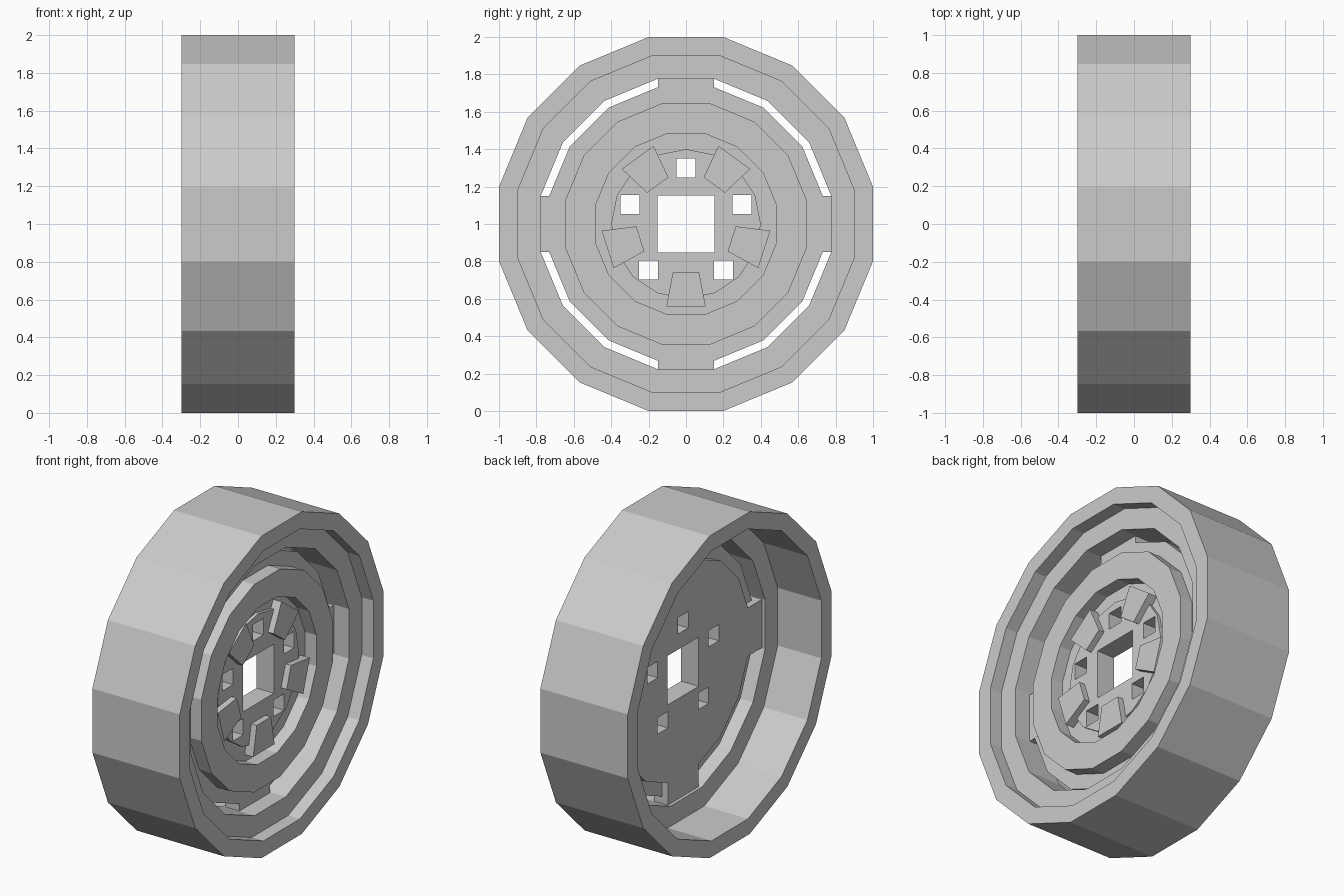
import bpy, bmesh, math
from mathutils import Matrix, Vector

if "Cube" in bpy.data.objects:
    bpy.data.objects.remove(bpy.data.objects["Cube"])

N = 16
CZ = 1.0


def finish(name, bm):
    bmesh.ops.recalc_face_normals(bm, faces=bm.faces)
    me = bpy.data.meshes.new(name)
    bm.to_mesh(me)
    bm.free()
    ob = bpy.data.objects.new(name, me)
    bpy.context.collection.objects.link(ob)
    return ob


def lathe(name, profile):
    """Closed (apothem, x) profile swept round the x axis in N flat sides."""
    bm = bmesh.new()
    rings = []
    for i in range(N):
        a = (i + 0.5) * 2 * math.pi / N
        k = 1 / math.cos(math.pi / N)
        rings.append([bm.verts.new((x, r * k * math.cos(a), CZ + r * k * math.sin(a)))
                      for r, x in profile])
    m = len(profile)
    for i in range(N):
        p, q = rings[i], rings[(i + 1) % N]
        for j in range(m):
            bm.faces.new((p[j], p[(j + 1) % m], q[(j + 1) % m], q[j]))
    return finish(name, bm)


def disc(name, radius, x0, x1, turn):
    """Solid N-sided disc across the x axis."""
    bm = bmesh.new()
    mat = (Matrix.Translation(((x0 + x1) / 2, 0, CZ)) @ Matrix.Rotation(turn, 4, 'X')
           @ Matrix.Rotation(math.pi / 2, 4, 'Y'))
    bmesh.ops.create_cone(bm, cap_ends=True, segments=N, radius1=radius,
                          radius2=radius, depth=x1 - x0, matrix=mat)
    return finish(name, bm)


def add_box(bm, centre, size):
    mat = Matrix.Translation(centre) @ Matrix.Diagonal((*size, 1))
    bmesh.ops.create_cube(bm, size=1, matrix=mat)


# Outer rim with stepped inner band
lathe("outer_rim", [(1, -.3), (1, .3), (.9, .3), (.9, .22),
                    (.775, .22), (.775, 0), (.9, 0), (.9, -.3)])

# Raised ring and the thin flange around it
lathe("raised_ring", [(.485, .02), (.485, .2), (.645, .2), (.645, .02)])
lathe("flange", [(.64, .06), (.64, .115), (.733, .115), (.733, .06)])

# Four short spokes joining ring and rim
for i in range(4):
    bm = bmesh.new()
    add_box(bm, (.068, .71, 0), (.096, .15, .3))
    bm.transform(Matrix.Translation((0, 0, CZ)) @ Matrix.Rotation(i * math.pi / 2, 4, 'X'))
    finish(f"spoke_{i + 1}", bm)

# Hub plates pierced by the axle hole and five small square holes
half = math.pi / N
plate = disc("hub_plate", .485 / math.cos(half), .02, .12, half)
cap = disc("hub_cap", .4, .08, .14, 0)
bm = bmesh.new()
add_box(bm, (.1, 0, CZ), (.6, .305, .305))
for y, z in [(0, .3), (.3, .105), (-.3, .105), (.2, -.245), (-.2, -.245)]:
    add_box(bm, (.1, y, CZ + z), (.6, .102, .102))
cutter = finish("hole_cutter", bm)
for ob in (plate, cap):
    mod = ob.modifiers.new("holes", 'BOOLEAN')
    mod.operation = 'DIFFERENCE'
    mod.solver = 'EXACT'
    mod.object = cutter
    bpy.context.view_layer.objects.active = ob
    bpy.ops.object.modifier_apply(modifier=mod.name)
bpy.data.objects.remove(cutter)

# Five tapered lugs, wider towards the outside
for i in range(5):
    bm = bmesh.new()
    outline = [(-.07, -.257), (.07, -.257), (.105, -.44), (-.105, -.44)]
    face = bm.faces.new([bm.verts.new((.1, y, z)) for y, z in outline])
    ext = bmesh.ops.extrude_face_region(bm, geom=[face])
    top = [g for g in ext["geom"] if isinstance(g, bmesh.types.BMVert)]
    bmesh.ops.translate(bm, verts=top, vec=Vector((.078, 0, 0)))
    if len(bm.faces) == 5:
        bm.faces.new([v for v in bm.verts if v not in top])
    bm.transform(Matrix.Translation((0, 0, CZ)) @ Matrix.Rotation(i * math.tau / 5, 4, 'X'))
    finish(f"lug_{i + 1}", bm)
